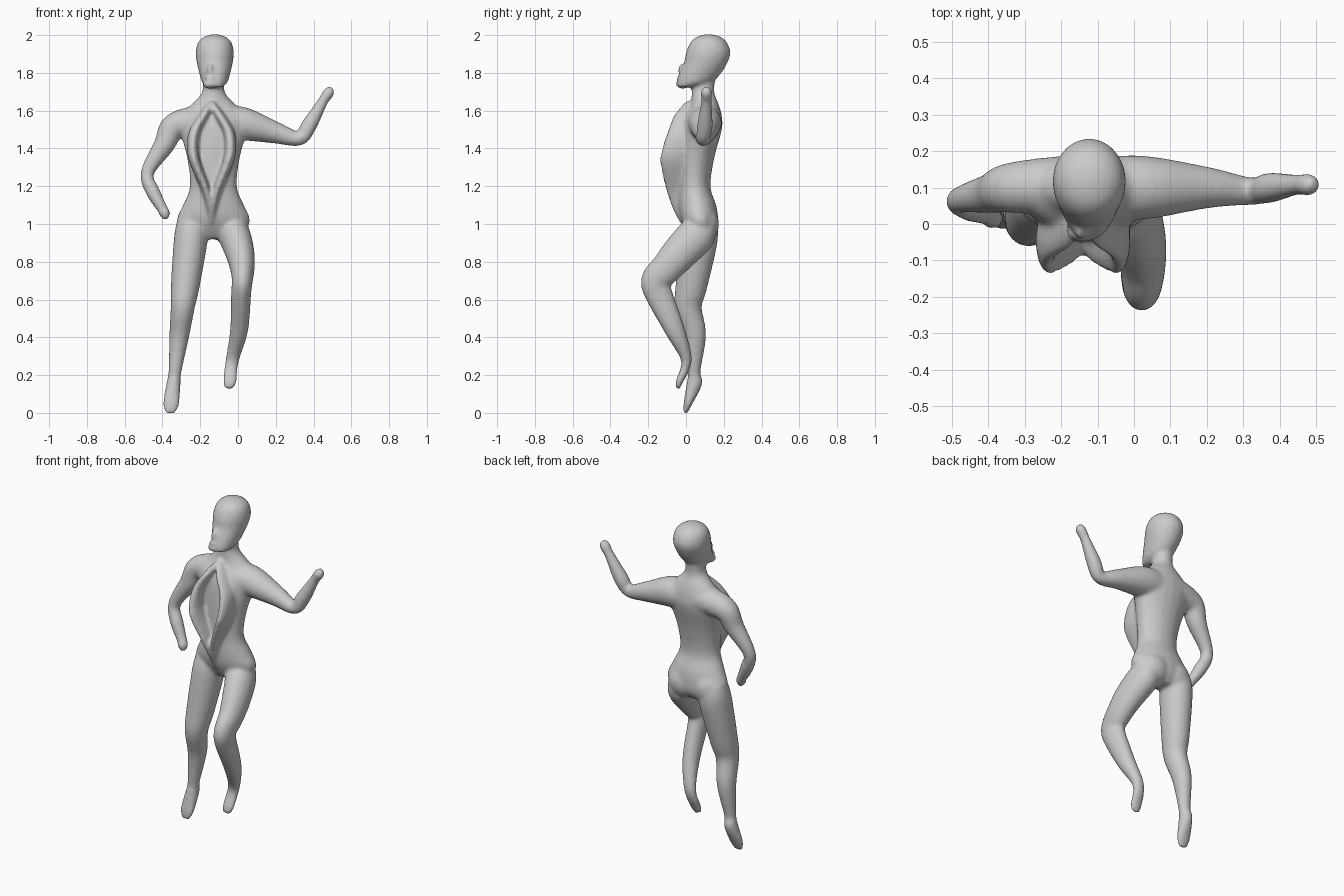
import bpy, bmesh, math
from mathutils import Vector, Matrix

default_cube = bpy.data.objects.get("Cube")
if default_cube:
    bpy.data.objects.remove(default_cube, do_unlink=True)

shade = 0.6
grey = bpy.data.materials.new("plain grey")
grey.use_nodes = True
grey.diffuse_color = (shade, shade, shade, 1)
grey.node_tree.nodes["Principled BSDF"].inputs["Base Color"].default_value = grey.diffuse_color

bm = bmesh.new()
SIDES = 20
RIGHTWARD, BACKWARD, UPWARD = Vector((1, 0, 0)), Vector((0, 1, 0)), Vector((0, 0, 1))
MIDDLE = -0.13


def smooth_rows(rows, steps=5):
    """Fill in extra rows between the given ones along a smooth spline."""
    points = [Vector(row) for row in rows]
    last = len(points) - 1
    filled = []
    for i in range(last):
        before, start = points[max(i - 1, 0)], points[i]
        end, after = points[i + 1], points[min(i + 2, last)]
        start_slope, end_slope = (end - before) / 2, (after - start) / 2
        for step in range(steps):
            t = step / steps
            ease = t * t * (3 - 2 * t)
            filled.append(start.lerp(end, ease) + start_slope * t * (1 - t) ** 2
                          - end_slope * t * t * (1 - t))
    return filled + [points[-1]]


def loft(rows, side, level=False):
    """Skin elliptical rings given as x, y, z, half width, half depth."""
    rows = smooth_rows(rows)
    centres = [Vector(row[:3]) for row in rows]
    rings = []
    for i, row in enumerate(rows):
        ahead, behind = centres[min(i + 1, len(rows) - 1)], centres[max(i - 1, 0)]
        along = UPWARD if level else (ahead - behind).normalized()
        across = (side - along * side.dot(along)).normalized()
        deep = along.cross(across)
        ring = []
        for k in range(SIDES):
            angle = math.tau * k / SIDES
            offset = across * row[3] * math.cos(angle) + deep * row[4] * math.sin(angle)
            ring.append(bm.verts.new(centres[i] + offset))
        rings.append(ring)
    for lower, upper in zip(rings, rings[1:]):
        for k in range(SIDES):
            n = (k + 1) % SIDES
            bm.faces.new((lower[k], lower[n], upper[n], upper[k]))
    bm.faces.new(rings[0][::-1])
    bm.faces.new(rings[-1])


def ball(centre, radii):
    place = Matrix.Translation(centre) @ Matrix.Diagonal((*radii, 1))
    bmesh.ops.create_uvsphere(bm, u_segments=24, v_segments=16, radius=1, matrix=place)


def trunk(rows, x=MIDDLE):
    """Level rings stacked at one x, given as y, z, half width, half depth."""
    loft([(x, *row) for row in rows], RIGHTWARD, level=True)


def arm(rows):
    """Round rings along an arm, given as x, y, z, radius."""
    loft([(x, y, z, radius, radius) for x, y, z, radius in rows], BACKWARD)


# torso, shoulders and neck
trunk([(.08, .92, .06, .05), (.08, .97, .17, .085), (.07, 1.03, .193, .1), (.06, 1.1, .162, .1),
       (.045, 1.2, .125, .085), (.055, 1.35, .14, .095), (.08, 1.5, .18, .11),
       (.09, 1.57, .18, .1), (.1, 1.63, .12, .075), (.09, 1.7, .06, .06), (.1, 1.8, .06, .06)])

# buttocks
for sideways in (-.08, .07):
    ball((MIDDLE + sideways, .09, 1), (.1, .085, .1))

# head: egg-shaped skull with jaw, then nose, lips and chin turned slightly aside
trunk([(.0, 1.725, .045, .045), (.045, 1.75, .068, .09), (.078, 1.8, .083, .11),
       (.107, 1.86, .097, .116), (.118, 1.91, .101, .118), (.12, 1.96, .09, .098),
       (.12, 1.99, .06, .065), (.12, 2.004, .02, .02)], x=-.123)
face_x = -.148
ball((face_x, -.02, 1.815), (.016, .025, .035))
ball((face_x, -.03, 1.773), (.028, .02, .014))
ball((face_x, -.018, 1.74), (.04, .037, .024))

# open front flaps, mirrored about the middle of the chest
flap_edge = [(.0, .04, 1.65, .015, .04), (.04, .0, 1.58, .028, .062), (.09, -.03, 1.49, .03, .068),
             (.1, -.047, 1.4, .03, .08), (.085, -.055, 1.32, .03, .082),
             (.03, -.035, 1.18, .025, .072), (.01, -.015, 1.08, .018, .055), (0, .01, 1, .015, .04)]
for mirror in (-1, 1):
    loft([(MIDDLE - .01 + mirror * x, *rest) for x, *rest in flap_edge], RIGHTWARD, level=True)

# right arm, hand resting near the hip
arm([(-.18, .105, 1.55, .085), (-.335, .1, 1.52, .07), (-.39, .085, 1.42, .056),
     (-.48, .065, 1.27, .036), (-.45, .045, 1.17, .038), (-.4, .025, 1.08, .029),
     (-.388, .015, 1.055, .03), (-.38, .01, 1.025, .016)])

# left arm, forearm raised
arm([(-.09, .1, 1.54, .085), (.03, .1, 1.53, .088), (.2, .1, 1.483, .058), (.325, .09, 1.452, .038),
     (.375, .1, 1.52, .042), (.45, .108, 1.65, .028), (.48, .108, 1.695, .031),
     (.497, .108, 1.722, .017)])

# right leg, nearly straight, toes pointing down
straight_leg = [(.075, 1.03, .08, .08), (.07, .93, .09, .1), (.03, .68, .077, .085),
                (.012, .56, .064, .072), (.047, .41, .053, .06), (.043, .22, .035, .034),
                (.045, .16, .037, .042), (.01, .05, .044, .023), (-.004, -.003, .026, .01)]
loft([(.12 * z - .36, y, z, width, depth) for y, z, width, depth in straight_leg], RIGHTWARD)

# left leg, bent forward at the knee
loft([(-.06, .1, 1, .075, .06), (-.022, .06, .945, .085, .1), (.01, -.03, .85, .077, .096),
      (.023, -.1, .77, .066, .085), (.023, -.157, .705, .056, .08), (.017, -.147, .635, .053, .074),
      (.006, -.06, .44, .048, .054), (-.03, .002, .28, .036, .029),
      (-.044, -.035, .165, .037, .019), (-.045, -.045, .128, .024, .01)], RIGHTWARD)

mesh = bpy.data.meshes.new("body")
bmesh.ops.recalc_face_normals(bm, faces=bm.faces)
bm.to_mesh(mesh)
bm.free()
mesh.materials.append(grey)
body = bpy.data.objects.new("body", mesh)
bpy.context.collection.objects.link(body)
bpy.context.view_layer.objects.active = body
body.select_set(True)

# fuse the parts into one smooth skin
fuse = body.modifiers.new("fuse", 'REMESH')
fuse.mode = 'VOXEL'
fuse.voxel_size = 0.009
soften = body.modifiers.new("soften", 'SMOOTH')
soften.iterations = 12
for modifier in (fuse.name, soften.name):
    bpy.ops.object.modifier_apply(modifier=modifier)
bpy.ops.object.shade_smooth()
